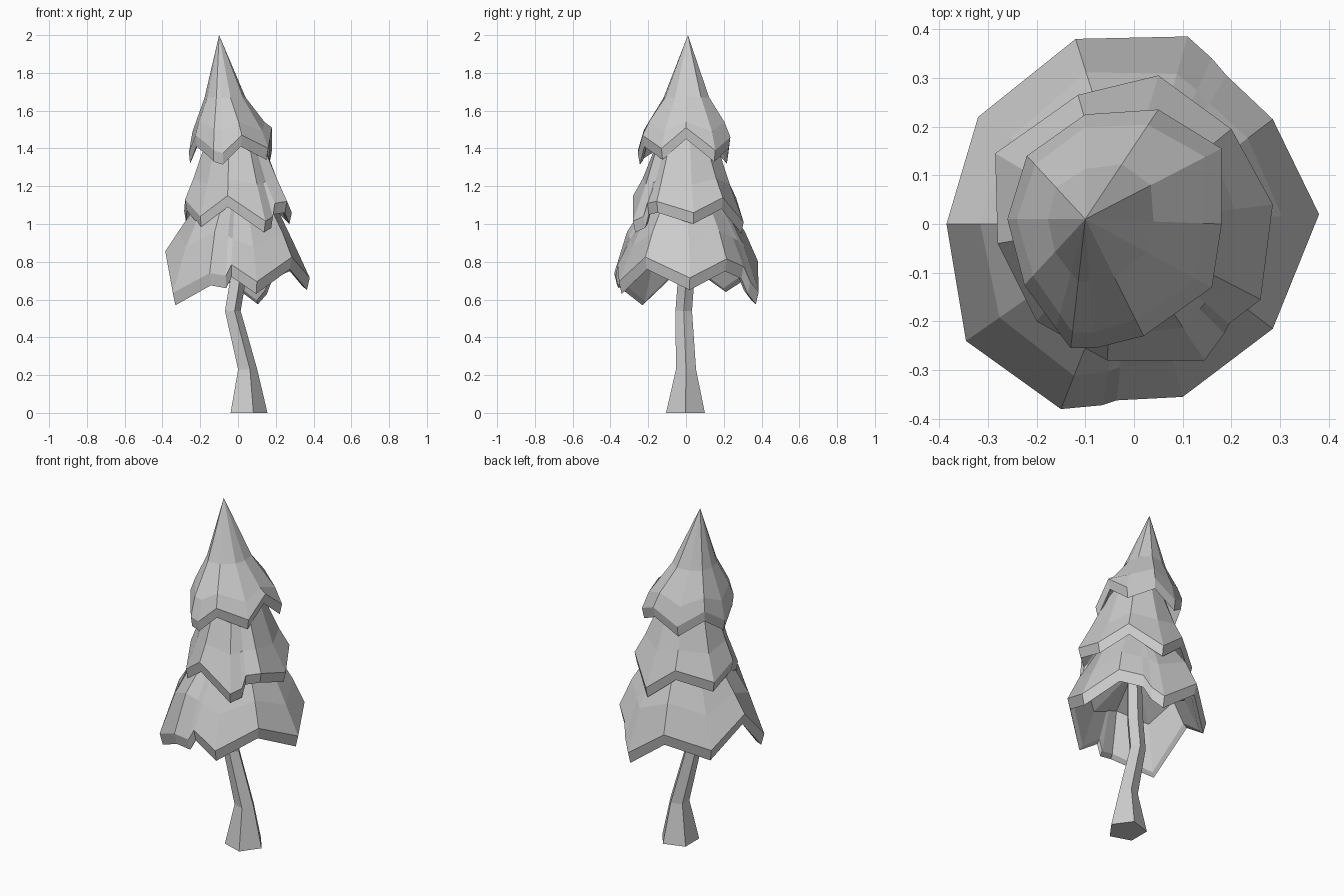
import bpy, bmesh, math

if "Cube" in bpy.data.objects:
    bpy.data.objects.remove(bpy.data.objects["Cube"])


def loft(name, rings, apex=None, base=None):
    """Skin a stack of equal-length rings, closing the ends with a point or a cap."""
    bm = bmesh.new()
    rows = [[bm.verts.new(p) for p in ring] for ring in rings]
    n = len(rows[0])
    for a, b in zip(rows, rows[1:]):
        for i in range(n):
            j = (i + 1) % n
            bm.faces.new((a[i], a[j], b[j], b[i]))
    for row, tip in ((rows[0], base), (rows[-1], apex)):
        if tip is None:
            bm.faces.new(row)
        else:
            v = bm.verts.new(tip)
            for i in range(n):
                bm.faces.new((row[i], row[(i + 1) % n], v))
    bmesh.ops.recalc_face_normals(bm, faces=bm.faces)
    mesh = bpy.data.meshes.new(name)
    bm.to_mesh(mesh)
    bm.free()
    obj = bpy.data.objects.new(name, mesh)
    bpy.context.collection.objects.link(obj)
    return obj


def foliage(name, hem, top, tip_rows, valley_rows, band=0.06):
    """Hollow skirt with a zigzag hem. hem: (x, y, z, k), k = 0 at a tip, 1 at a valley.
    The rows are (scale towards the top point, height) above the hem band."""
    tx, ty, tz = top

    def ring(scale, height):
        out = []
        for x, y, z, k in hem:
            s = scale(k) if callable(scale) else scale
            out.append((tx + (x - tx) * s, ty + (y - ty) * s, height(z, k)))
        return out

    def mix(a, b):
        return lambda k: a + (b - a) * k

    (ts, th), (vs, vh) = tip_rows[0], valley_rows[0]
    inner = ring(mix(ts * 0.88, vs * 0.88), lambda z, k: mix(th, vh)(k) - 0.04)
    rings = [inner,
             ring(0.90, lambda z, k: z + 0.02),
             ring(0.96, lambda z, k: z),
             ring(1.0, lambda z, k: z + band)]
    for (a, ha), (b, hb) in zip(tip_rows, valley_rows):
        rings.append(ring(mix(a, b), lambda z, k, ha=ha, hb=hb: mix(ha, hb)(k)))
    return loft(name, rings, apex=top, base=(tx, ty, vh + 0.05))


# Bent five-sided trunk: centre x, centre y, height, radius
trunk = [(0.048, -0.003, 0.0, 0.108), (0.046, 0.0, 0.23, 0.056),
         (-0.032, -0.012, 0.54, 0.046), (-0.005, 0.0, 0.70, 0.046),
         (0.0, 0.0, 1.0, 0.04)]
loft("trunk", [[(cx + r * math.cos(math.tau * i / 5), cy + r * math.sin(math.tau * i / 5), z)
                for i in range(5)] for cx, cy, z, r in trunk])

# Lower branches
foliage("lower_foliage",
        [(0.38, 0.02, 0.65, 0), (0.285, 0.215, 0.75, 1), (0.19, 0.305, 0.71, .6),
         (0.16, 0.34, 0.63, .4), (0.11, 0.385, 0.575, 0), (-0.12, 0.38, 0.74, 1),
         (-0.32, 0.22, 0.64, 0), (-0.385, 0.0, 0.79, 1), (-0.345, -0.24, 0.57, 0),
         (-0.15, -0.38, 0.675, 1), (-0.065, -0.372, 0.66, .7), (-0.035, -0.362, 0.72, .5),
         (0.10, -0.355, 0.63, 0), (0.285, -0.215, 0.76, 1)],
        (0.0, 0.0, 1.25),
        [(0.80, 0.88), (0.40, 1.2)], [(0.82, 0.96), (0.40, 1.2)], 0.065)

# Middle branches
foliage("middle_foliage",
        [(0.285, 0.04, 1.0, 0), (0.20, 0.195, 1.08, 1), (0.05, 0.305, 0.95, 0),
         (-0.115, 0.265, 1.08, 1), (-0.285, 0.145, 1.01, 0), (-0.28, -0.04, 1.07, 1),
         (-0.20, -0.20, 0.98, 0), (-0.055, -0.28, 1.09, 1), (0.145, -0.28, 0.955, 0),
         (0.185, -0.225, 0.98, .3), (0.195, -0.205, 1.05, .5), (0.26, -0.155, 1.06, 1)],
        (-0.04, 0.0, 1.6),
        [(0.76, 1.21), (0.45, 1.5)], [(0.82, 1.24), (0.45, 1.5)])

# Top branches rising to the pointed crown
foliage("top_foliage",
        [(0.18, 0.0, 1.45, 1), (0.18, 0.155, 1.33, 0), (0.05, 0.235, 1.40, 1),
         (-0.10, 0.225, 1.32, 0), (-0.22, 0.14, 1.41, 1), (-0.26, 0.01, 1.32, 0),
         (-0.225, -0.125, 1.41, 1), (-0.16, -0.215, 1.36, .6), (-0.13, -0.255, 1.33, .2),
         (-0.08, -0.255, 1.315, 0), (0.02, -0.23, 1.41, 1), (0.16, -0.13, 1.34, 0)],
        (-0.10, 0.01, 2.0),
        [(0.88, 1.49), (0.48, 1.67)], [(0.86, 1.54), (0.50, 1.67)])
